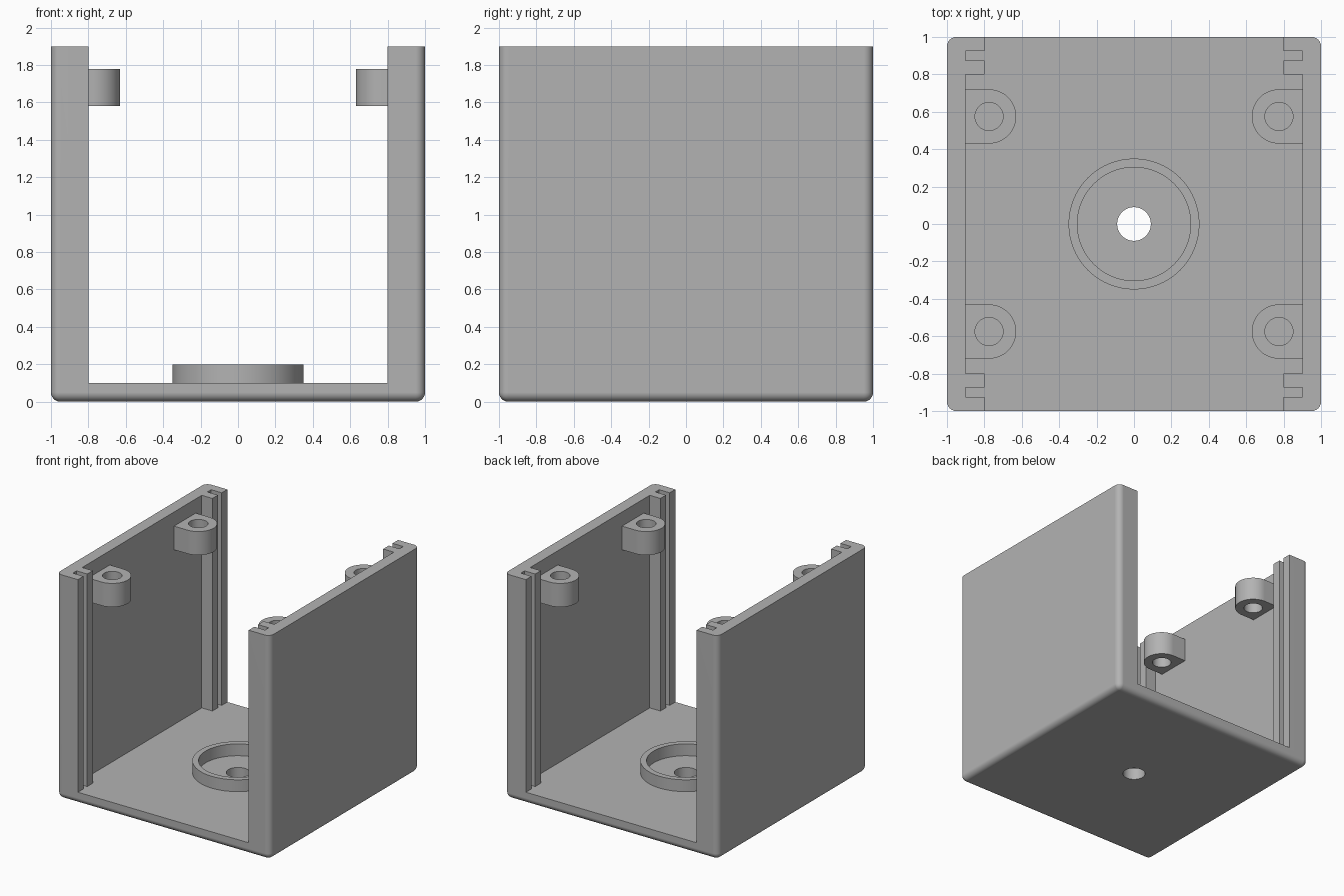
import bpy, bmesh
from math import sin, cos, pi, radians

cube = bpy.data.objects.get("Cube")
if cube:
    bpy.data.objects.remove(cube, do_unlink=True)

grey = bpy.data.materials.new("grey plastic")
grey.use_nodes = True
COLOUR = (0.45, 0.45, 0.45, 1)
grey.diffuse_color = COLOUR
grey.node_tree.nodes["Principled BSDF"].inputs["Base Color"].default_value = COLOUR


def prism(name, outline, z0, z1, round_edges=0):
    """Extrude a counter-clockwise outline upwards, rounding all but the top rim."""
    bm = bmesh.new()
    base = bm.faces.new([bm.verts.new((x, y, z0)) for x, y in outline])
    top = bmesh.ops.extrude_face_region(bm, geom=[base], use_keep_orig=True)["geom"]
    for v in top:
        if isinstance(v, bmesh.types.BMVert):
            v.co.z = z1
    bmesh.ops.recalc_face_normals(bm, faces=bm.faces[:])
    if round_edges:
        edges = [e for e in bm.edges if min(v.co.z for v in e.verts) < z1 - 0.01]
        bmesh.ops.bevel(bm, geom=edges, offset=round_edges, segments=6,
                        profile=0.5, affect='EDGES')
    mesh = bpy.data.meshes.new(name)
    bm.to_mesh(mesh)
    bm.free()
    mesh.materials.append(grey)
    obj = bpy.data.objects.new(name, mesh)
    bpy.context.collection.objects.link(obj)
    return obj


def arc(cx, cy, r, start=0.0, sweep=2 * pi, n=64):
    count = n if sweep >= 2 * pi else n + 1
    return [(cx + r * cos(start + sweep * i / n), cy + r * sin(start + sweep * i / n))
            for i in range(count)]


def activate(obj):
    bpy.ops.object.select_all(action='DESELECT')
    obj.select_set(True)
    bpy.context.view_layer.objects.active = obj


def cut(target, cutter):
    mod = target.modifiers.new("cut", 'BOOLEAN')
    mod.operation = 'DIFFERENCE'
    mod.solver = 'EXACT'
    mod.object = cutter
    activate(target)
    bpy.ops.object.modifier_apply(modifier=mod.name)
    bpy.data.objects.remove(cutter, do_unlink=True)


def finish(obj):
    activate(obj)
    bpy.ops.object.shade_smooth_by_angle(angle=radians(30))
    mod = obj.modifiers.new("flat faces", 'WEIGHTED_NORMAL')
    mod.keep_sharp = True


# Housing: rounded block, open at the top, front and back
WALL, RAIL, FLOOR, HEIGHT = 0.9, 0.8, 0.1, 1.9
housing = prism("housing", [(-1, -1), (1, -1), (1, 1), (-1, 1)], 0, HEIGHT, 0.05)

# Inner cavity outline, leaving slotted rails at the four corners
quarter = [(WALL, 0.8), (RAIL, 0.8), (RAIL, 0.875), (WALL, 0.875),
           (WALL, 0.925), (RAIL, 0.925), (RAIL, 1.1)]
right_side = [(x, -y) for x, y in reversed(quarter)] + quarter
cavity = right_side + [(-x, -y) for x, y in right_side]
cut(housing, prism("cavity_cutter", cavity, FLOOR, 2.2))

# Central hole through the floor
cut(housing, prism("floor_hole_cutter", arc(0, 0, 0.09), -0.2, 0.3))
finish(housing)

# Raised ring around the hole
ring = prism("floor_ring", arc(0, 0, 0.35), FLOOR - 0.01, 0.2)
cut(ring, prism("ring_cutter", arc(0, 0, 0.303), -0.2, 0.5))
finish(ring)

# Screw lugs on the side walls
for side, sx in (("left", 1), ("right", -1)):
    for end, sy in (("front", -1), ("back", 1)):
        cx, cy, r = 0.775 * sx, 0.575 * sy, 0.145
        wall_x = (WALL + 0.01) * sx
        outline = arc(cx, cy, r, pi / 2 * sx, pi, 32)
        outline += [(wall_x, cy - r * sx), (wall_x, cy + r * sx)]
        lug = prism(f"{end}_{side}_screw_lug", outline, 1.58, 1.78)
        cut(lug, prism("lug_hole_cutter", arc(cx, cy, 0.075, n=40), 1.4, 2))
        finish(lug)
